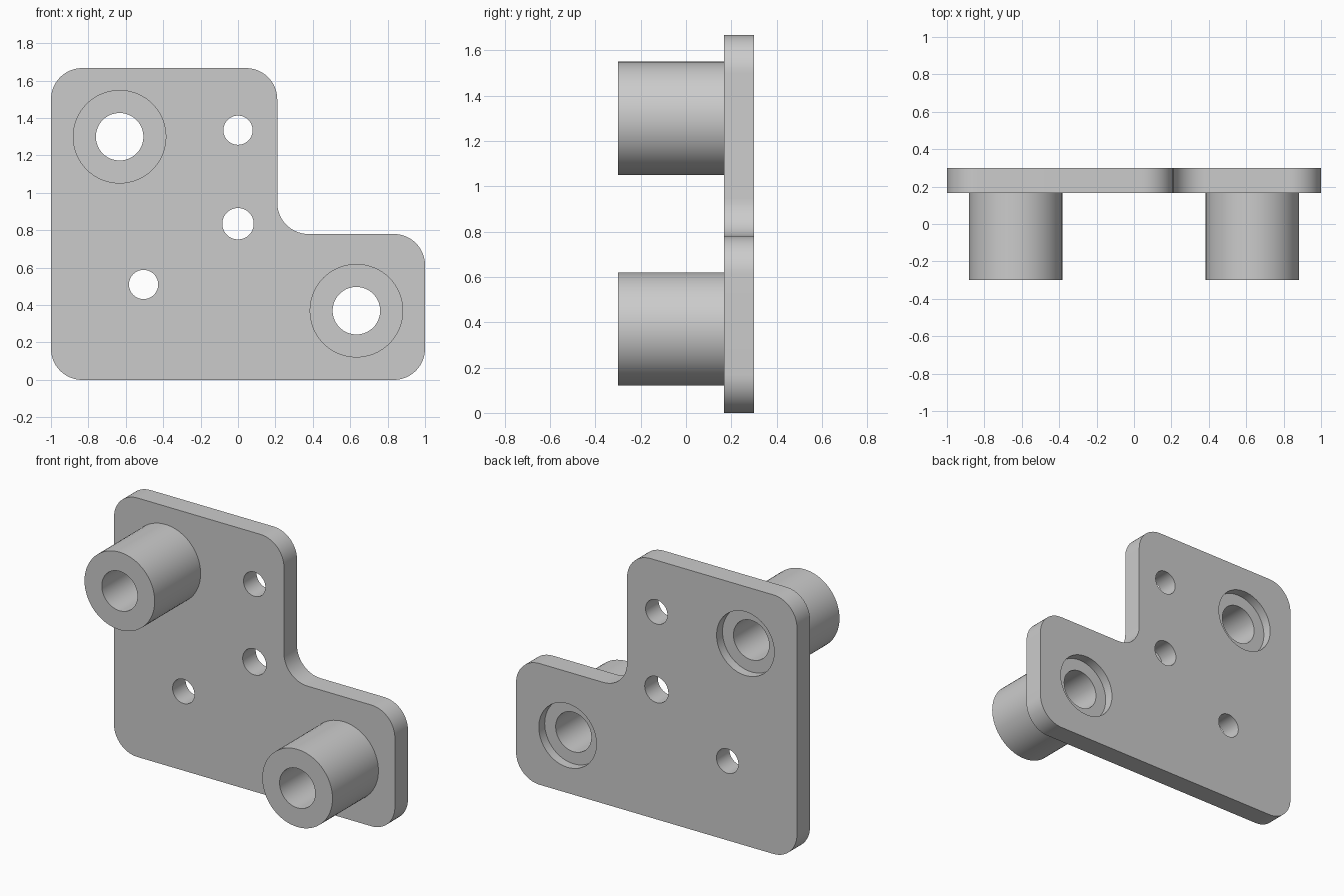
import bpy, bmesh, math
from mathutils import Matrix, Vector

cube = bpy.data.objects.get("Cube")
if cube:
    bpy.data.objects.remove(cube, do_unlink=True)

FRONT, PLATE_FRONT, BACK = -0.3, 0.167, 0.3
SEAT = 0.24                                     # floor of the rear counterbores
CORNER = 0.167
BOSSES = [(-0.633, 1.3), (0.633, 0.37)]
HOLES = [(0, 1.335, 0.078), (0, 0.835, 0.084), (-0.505, 0.51, 0.078)]

steel = bpy.data.materials.new("plain grey")
steel.use_nodes = True
steel.diffuse_color = (0.6, 0.6, 0.6, 1)
steel.node_tree.nodes["Principled BSDF"].inputs["Base Color"].default_value = steel.diffuse_color


def add_object(name, bm):
    bmesh.ops.recalc_face_normals(bm, faces=bm.faces)
    mesh = bpy.data.meshes.new(name)
    bm.to_mesh(mesh)
    bm.free()
    mesh.materials.append(steel)
    obj = bpy.data.objects.new(name, mesh)
    bpy.context.collection.objects.link(obj)
    return obj


def cylinder(name, x, z, radius, y0, y1):
    bm = bmesh.new()
    place = Matrix.Translation((x, (y0 + y1) / 2, z)) @ Matrix.Rotation(math.pi / 2, 4, "X")
    bmesh.ops.create_cone(bm, cap_ends=True, segments=64, radius1=radius,
                          radius2=radius, depth=y1 - y0, matrix=place)
    return add_object(name, bm)


def combine(target, tool, operation):
    mod = target.modifiers.new(tool.name, "BOOLEAN")
    mod.object, mod.operation, mod.solver = tool, operation, "EXACT"
    bpy.context.view_layer.objects.active = target
    bpy.ops.object.modifier_apply(modifier=mod.name)
    bpy.data.objects.remove(tool, do_unlink=True)


# L-shaped plate with rounded corners
bm = bmesh.new()
outline = [(-1, 0), (1, 0), (1, 0.78), (0.21, 0.78), (0.21, 1.667), (-1, 1.667)]
bm.faces.new([bm.verts.new((x, PLATE_FRONT, z)) for x, z in outline])
bmesh.ops.bevel(bm, geom=bm.verts[:], offset=CORNER, segments=14,
                profile=0.5, affect="VERTICES")
side = bmesh.ops.extrude_face_region(bm, geom=bm.faces[:])
bmesh.ops.translate(bm, vec=Vector((0, BACK - PLATE_FRONT, 0)),
                    verts=[v for v in side["geom"] if isinstance(v, bmesh.types.BMVert)])
bracket = add_object("mounting_bracket", bm)

# Bosses, each bored through and counterbored from the rear
for x, z in BOSSES:
    combine(bracket, cylinder("boss", x, z, 0.25, FRONT, PLATE_FRONT + 0.03), "UNION")
for x, z in BOSSES:
    combine(bracket, cylinder("bore", x, z, 0.127, FRONT - 0.1, BACK + 0.1), "DIFFERENCE")
    combine(bracket, cylinder("counterbore", x, z, 0.205, SEAT, BACK + 0.1), "DIFFERENCE")

# Plain bolt holes
for x, z, radius in HOLES:
    combine(bracket, cylinder("bolt_hole", x, z, radius, 0, BACK + 0.1), "DIFFERENCE")

# Smooth the curved walls, keep the rims sharp
bpy.ops.object.select_all(action="DESELECT")
bracket.select_set(True)
bpy.context.view_layer.objects.active = bracket
bpy.ops.object.shade_smooth_by_angle(angle=math.radians(30))
